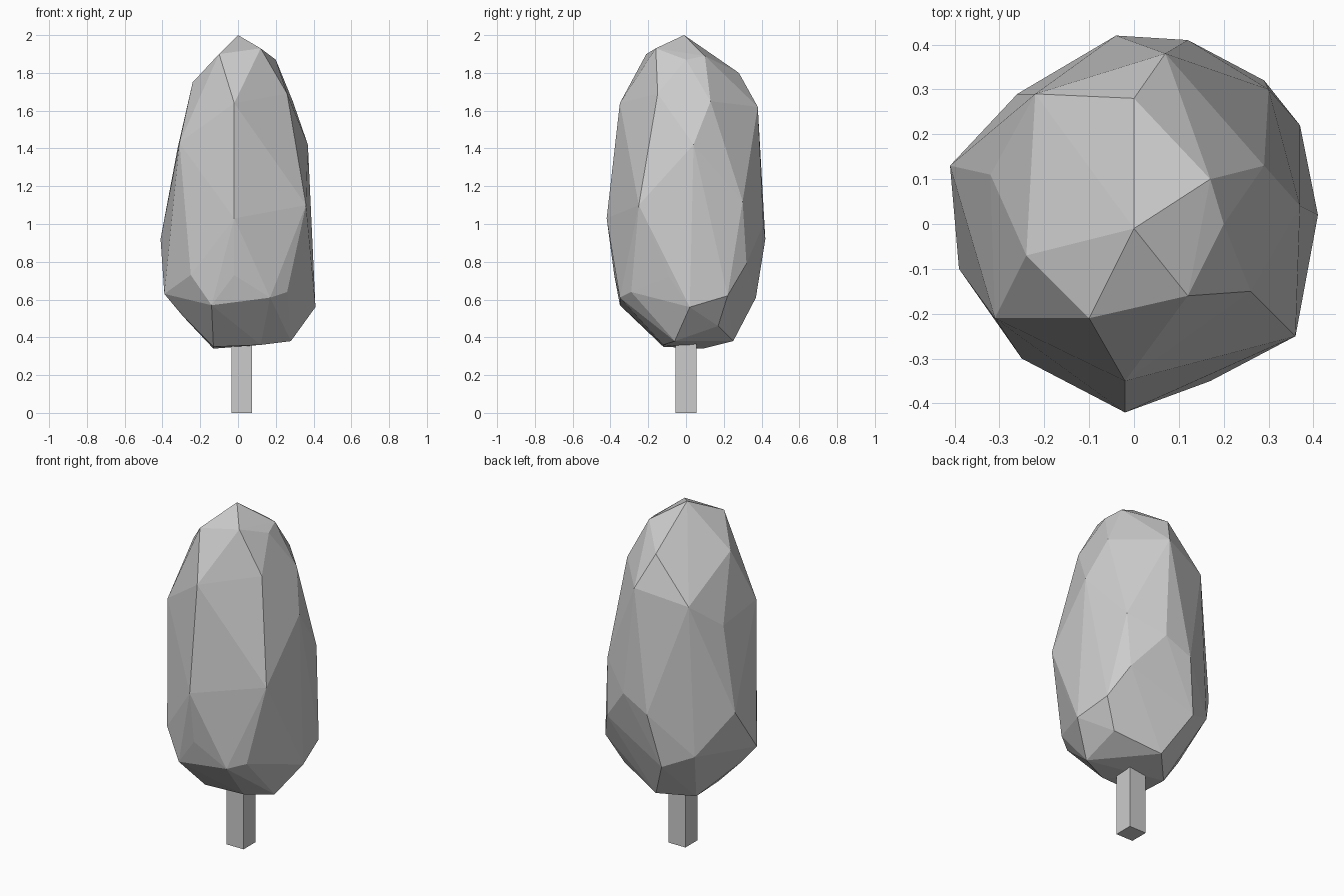
import bpy
import bmesh
from mathutils import Vector

default_cube = bpy.data.objects.get("Cube")
if default_cube:
    bpy.data.objects.remove(default_cube, do_unlink=True)


def make_material(name, color):
    material = bpy.data.materials.new(name)
    material.use_nodes = True
    material.diffuse_color = color
    shader = next(n for n in material.node_tree.nodes if n.type == "BSDF_PRINCIPLED")
    shader.inputs["Base Color"].default_value = color
    return material


def make_object(name, bm, material):
    bmesh.ops.recalc_face_normals(bm, faces=bm.faces[:])
    mesh = bpy.data.meshes.new(name)
    bm.to_mesh(mesh)
    bm.free()
    mesh.materials.append(material)
    mesh.shade_flat()
    tree_part = bpy.data.objects.new(name, mesh)
    bpy.context.collection.objects.link(tree_part)
    return tree_part


def build_faceted_hull(name, tiers, material):
    """Wrap a taut, faceted skin around the corner points of all tiers."""
    bm = bmesh.new()
    for tier in tiers:
        for corner in tier:
            bm.verts.new(corner)
    result = bmesh.ops.convex_hull(bm, input=bm.verts[:])
    unused = set(result["geom_interior"]) | set(result["geom_unused"])
    loose = [e for e in unused if isinstance(e, bmesh.types.BMVert)]
    bmesh.ops.delete(bm, geom=loose, context="VERTS")
    return make_object(name, bm, material)


def build_box(name, low, high, material):
    low, high = Vector(low), Vector(high)
    bm = bmesh.new()
    bmesh.ops.create_cube(bm, size=1)
    bmesh.ops.scale(bm, vec=high - low, verts=bm.verts[:])
    bmesh.ops.translate(bm, vec=(low + high) / 2, verts=bm.verts[:])
    return make_object(name, bm, material)


plain_grey = make_material("plain grey", (0.6, 0.6, 0.6, 1))

# Irregular foliage tiers, each a loose ring of facet corners
tip = [(0, -.01, 2), (-.1, -.21, 1.9), (.12, -.16, 1.93), (.2, 0, 1.87), (.17, .1, 1.89)]
shoulder = [(-.24, -.07, 1.75), (0, .28, 1.8), (.29, .13, 1.65),
            (.26, -.15, 1.69), (-.02, -.35, 1.64), (-.22, .29, 1.55), (.07, .38, 1.62)]
upper = [(-.31, -.21, 1.43), (-.32, .11, 1.4), (.37, .04, 1.42)]
middle = [(.36, -.25, 1.1), (-.02, -.42, 1.03), (.3, .3, 1.12),
          (.12, .41, 1), (-.04, .42, .92), (-.41, .13, .92)]
lower = [(.29, .32, .79), (-.25, -.3, .73), (-.02, -.38, .73), (.38, -.09, .72),
         (-.26, .29, .68), (-.39, -.1, .63)]
skirt = [(.37, .22, .62), (.41, .02, .56), (.26, -.29, .64), (.17, -.35, .61),
         (-.14, -.35, .57), (-.1, .37, .61), (-.29, -.09, .51)]
base = [(.28, .17, .46), (.28, -.06, .38), (.12, -.12, .36),
        (-.13, -.12, .35), (-.13, .09, .34), (.02, .25, .38)]

build_faceted_hull("foliage", [tip, shoulder, upper, middle, lower, skirt, base], plain_grey)

# Square trunk, running a little way into the foliage
build_box("trunk", (-.035, -.055, 0), (.075, .055, .42), plain_grey)
